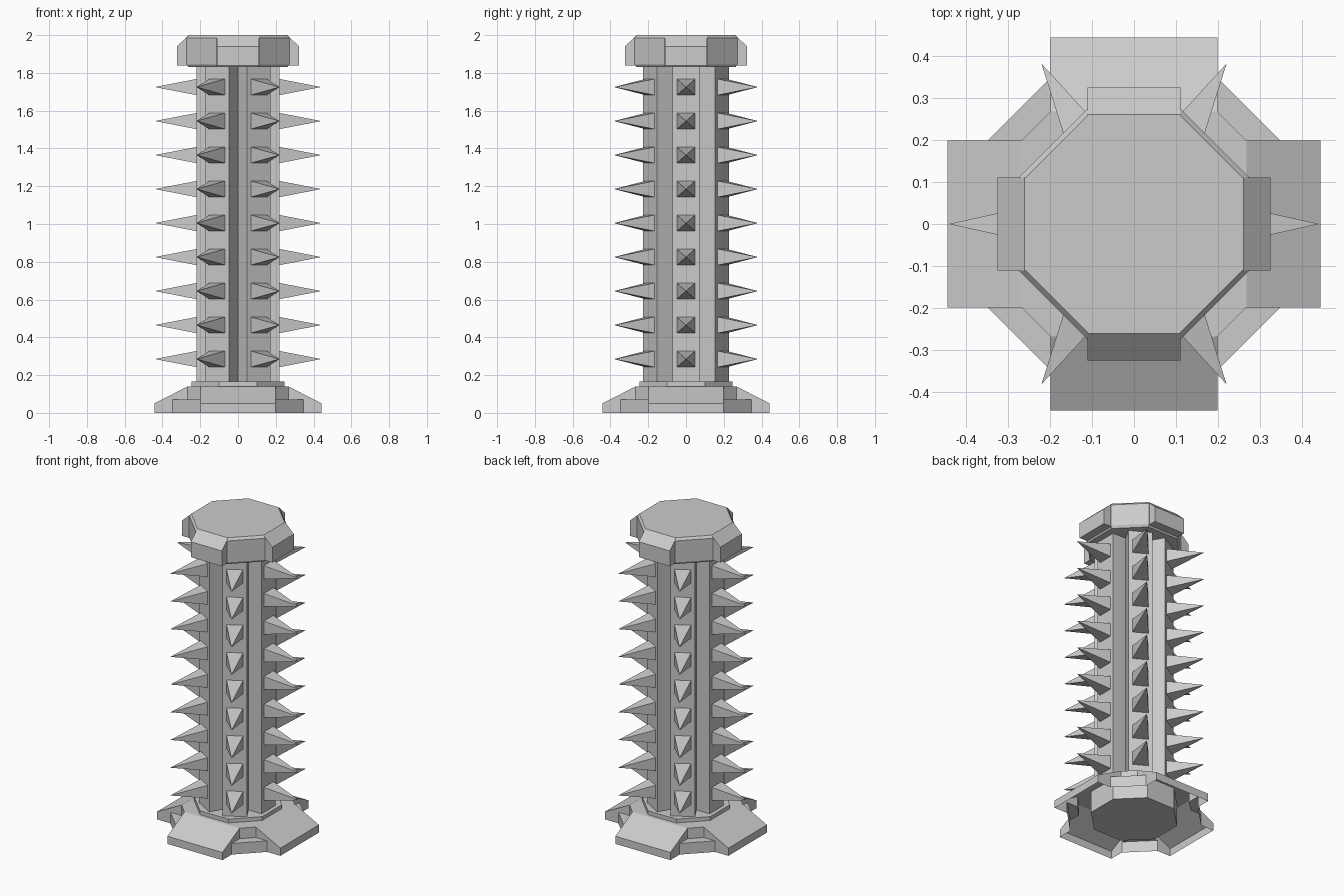
import bpy, bmesh, math
from mathutils import Matrix, Vector

if "Cube" in bpy.data.objects:
    bpy.data.objects.remove(bpy.data.objects["Cube"])


def finish(bm, name, fix_normals=True):
    bmesh.ops.remove_doubles(bm, verts=bm.verts[:], dist=1e-5)
    if fix_normals:
        bmesh.ops.recalc_face_normals(bm, faces=bm.faces[:])
    me = bpy.data.meshes.new(name)
    bm.to_mesh(me)
    bm.free()
    ob = bpy.data.objects.new(name, me)
    bpy.context.collection.objects.link(ob)
    return ob


def face(bm, pts, angle=0.0):
    m = Matrix.Rotation(angle, 3, 'Z')
    return bm.faces.new([bm.verts.new(m @ Vector(p)) for p in pts])


def octagon_stack(name, rings):
    """Closed octagonal solid from (z, apothem) rings."""
    bm = bmesh.new()
    loops = []
    for z, a in rings:
        r = a / math.cos(math.pi / 8)
        loops.append([bm.verts.new((r * math.cos(math.pi / 8 + i * math.pi / 4),
                                    r * math.sin(math.pi / 8 + i * math.pi / 4), z))
                      for i in range(8)])
    for lo, hi in zip(loops, loops[1:]):
        for i in range(8):
            j = (i + 1) % 8
            bm.faces.new((lo[i], lo[j], hi[j], hi[i]))
    bm.faces.new(loops[0][::-1])
    bm.faces.new(loops[-1])
    return finish(bm, name)


def profile_block(name, profile, half, angle):
    """Extrude an (outward, z) profile sideways, then turn it round z."""
    bm = bmesh.new()
    f = face(bm, [(r, -half, z) for r, z in profile])
    g = bmesh.ops.extrude_face_region(bm, geom=[f])
    bmesh.ops.translate(bm, vec=(0, 2 * half, 0),
                        verts=[v for v in g['geom'] if isinstance(v, bmesh.types.BMVert)])
    bmesh.ops.rotate(bm, cent=(0, 0, 0), matrix=Matrix.Rotation(angle, 3, 'Z'), verts=bm.verts[:])
    return finish(bm, name)


# Column: three crossed slabs
for k in range(3):
    bar = [(-0.22, 0.15), (0.22, 0.15), (0.22, 1.84), (-0.22, 1.84)]
    profile_block(f"column_slab_{k + 1}", bar, 0.072, k * math.pi / 3)

# Spikes: nine pyramids on each of the six column faces
for k in range(6):
    bm = bmesh.new()
    for i in range(9):
        z = 0.285 + i * 0.18
        w, h = 0.049, 0.043
        base = [(0.219, -w, z - h), (0.219, w, z - h), (0.219, w, z + h), (0.219, -w, z + h)]
        face(bm, base[::-1], k * math.pi / 3)
        for j in range(4):
            face(bm, [base[j], base[(j + 1) % 4], (0.44, 0, z)], k * math.pi / 3)
    finish(bm, f"spike_row_{k + 1}")

# Cap: octagon with four sloped side blocks
octagon_stack("cap", [(1.83, 0.262), (1.845, 0.272), (1.985, 0.272), (2.0, 0.26)])
for k in range(4):
    profile_block(f"cap_block_{k + 1}",
                  [(0.25, 1.84), (0.324, 1.84), (0.324, 1.94), (0.26, 2.0), (0.25, 2.0)],
                  0.111, k * math.pi / 2)

# Base core
octagon_stack("base_core", [(0.0, 0.245), (0.165, 0.245)])

# Base skirt: hollow underneath, four sloped flaps and four stepped corners
bm = bmesh.new()
s, o, m, t = 0.198, 0.443, 0.348, 0.267
for k in range(4):
    a = k * math.pi / 2
    face(bm, [(o, -s, 0), (o, s, 0), (o, s, 0.05), (o, -s, 0.05)], a)
    face(bm, [(o, -s, 0.05), (o, s, 0.05), (t, s, 0.14), (t, -s, 0.14)], a)
    side = [(o, 0), (o, 0.05), (t, 0.14), (t, 0.072), (m, 0.072), (m, 0)]
    face(bm, [(r, s, z) for r, z in side[::-1]], a)
    face(bm, [(r, -s, z) for r, z in side], a).normal_flip()
    face(bm, [(m, s, 0), (s, m, 0), (s, m, 0.072), (m, s, 0.072)], a)
    face(bm, [(m, s, 0.072), (s, m, 0.072), (s, t, 0.072), (t, s, 0.072)], a)
    face(bm, [(t, s, 0.072), (s, t, 0.072), (s, t, 0.14), (t, s, 0.14)], a)
face(bm, [p for q in range(4) for p in
          [tuple(Matrix.Rotation(q * math.pi / 2, 3, 'Z') @ Vector(v))
           for v in ((t, -s, 0.14), (t, s, 0.14))]])
finish(bm, "base_skirt")
